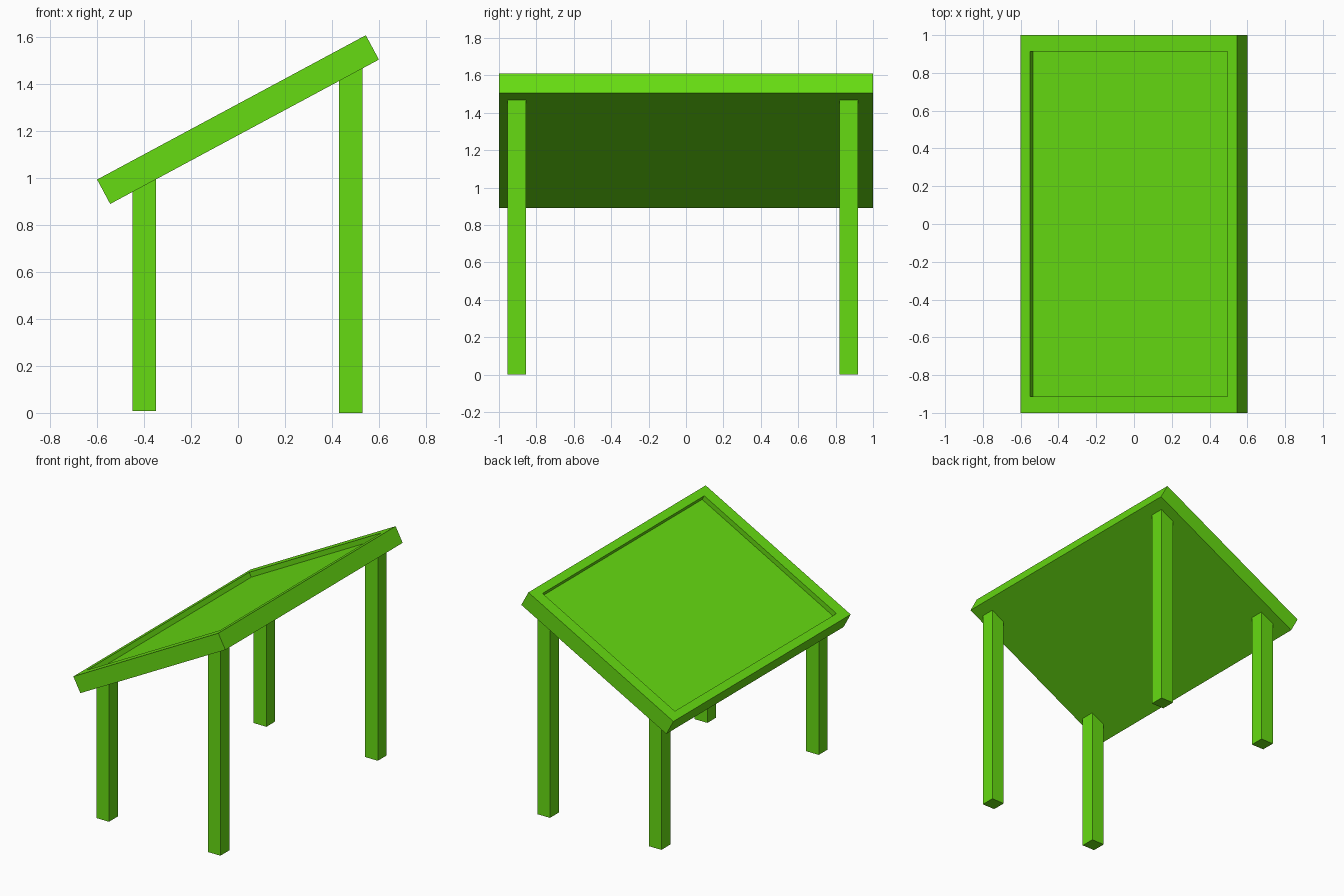
import bpy, bmesh, math
from mathutils import Matrix

if "Cube" in bpy.data.objects:
    bpy.data.objects.remove(bpy.data.objects["Cube"])

ANGLE = math.radians(28.24)
HALF_L, HALF_W, THICK = 0.65, 1.0, 0.118
CENTRE_Z = 1.25

green = bpy.data.materials.new("green")
green.diffuse_color = (0.133, 0.71, 0.006, 1)
green.use_nodes = True
green.node_tree.nodes["Principled BSDF"].inputs["Base Color"].default_value = green.diffuse_color


def finish(bm, name):
    bmesh.ops.recalc_face_normals(bm, faces=bm.faces)
    mesh = bpy.data.meshes.new(name)
    bm.to_mesh(mesh)
    bm.free()
    mesh.materials.append(green)
    obj = bpy.data.objects.new(name, mesh)
    bpy.context.collection.objects.link(obj)
    return obj


def underside(x):
    """Height of the tilted top's lower face at x."""
    return CENTRE_Z - THICK / 2 / math.cos(ANGLE) + x * math.tan(ANGLE)


# Tilted top: slab with a shallow recess inside a raised rim
bm = bmesh.new()
bmesh.ops.create_cube(bm, size=1, matrix=Matrix.Diagonal((2 * HALF_L, 2 * HALF_W, THICK, 1)))
top = max(bm.faces, key=lambda f: f.calc_center_median().z)
bmesh.ops.inset_individual(bm, faces=[top], thickness=0.05)
for v in top.verts:
    v.co.x = math.copysign(HALF_L * 0.912, v.co.x)
    v.co.y = math.copysign(HALF_W * 0.912, v.co.y)
floor = bmesh.ops.extrude_discrete_faces(bm, faces=[top])["faces"][0]
bmesh.ops.translate(bm, verts=floor.verts, vec=(0, 0, -0.035))
slab = finish(bm, "tilted_top")
slab.location.z = CENTRE_Z
slab.rotation_euler.y = -ANGLE


# Square legs with tops cut to meet the slope
def leg(name, x, y, bottom):
    bm = bmesh.new()
    bmesh.ops.create_cube(bm, size=0.1, matrix=Matrix.Translation((x, y, 0)))
    for v in bm.verts:
        v.co.z = underside(v.co.x) + 0.002 if v.co.z > 0 else bottom
    finish(bm, name)


for side, y in (("front", -0.905), ("back", 0.87)):
    leg(side + "_short_leg", -0.40, y, 0.007)
    leg(side + "_tall_leg", 0.48, y, 0.0)
